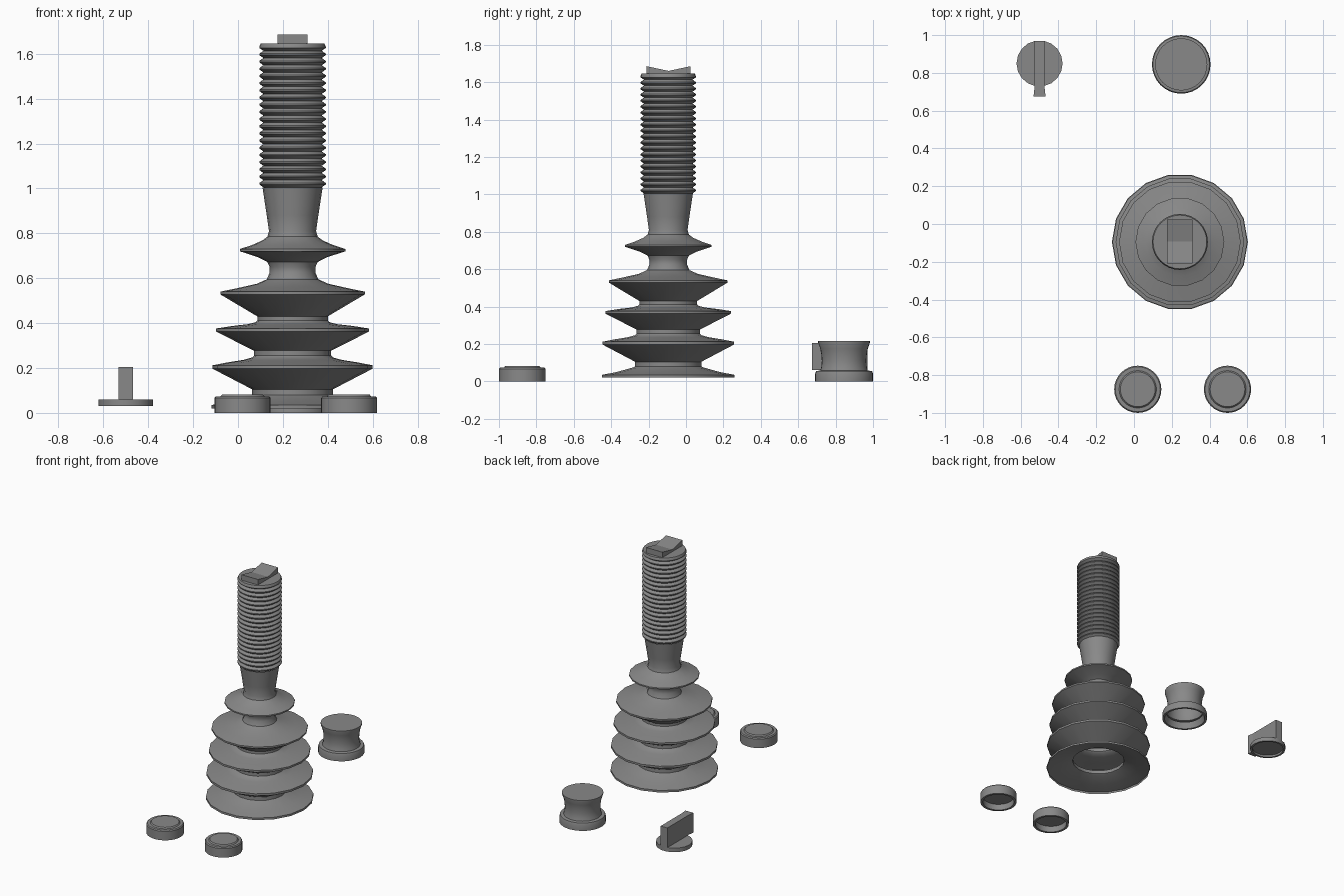
import bpy, bmesh, math
from mathutils import Vector

cube = bpy.data.objects.get("Cube")
if cube:
    bpy.data.objects.remove(cube)

grey = bpy.data.materials.new("mid_grey")
grey.use_nodes = True
COLOUR = (0.25, 0.25, 0.25, 1)
grey.diffuse_color = COLOUR
grey.node_tree.nodes["Principled BSDF"].inputs["Base Color"].default_value = COLOUR


def finish(name, bm, place, smooth=True):
    """Turn a bmesh into a named, coloured object."""
    mesh = bpy.data.meshes.new(name)
    bm.to_mesh(mesh)
    bm.free()
    mesh.materials.append(grey)
    obj = bpy.data.objects.new(name, mesh)
    obj.location = place
    bpy.context.collection.objects.link(obj)
    if smooth:
        bpy.ops.object.select_all(action="DESELECT")
        obj.select_set(True)
        bpy.context.view_layer.objects.active = obj
        bpy.ops.object.shade_smooth_by_angle(angle=math.radians(32))
    return obj


def lathe(name, profile, place, sides):
    """Revolve (radius, height) points, listed from the bottom outside upwards."""
    bm = bmesh.new()
    rings = []
    for r, z in profile:
        if r == 0:
            rings.append([bm.verts.new((0, 0, z))] * sides)
            continue
        turn = [math.tau * i / sides for i in range(sides)]
        rings.append([bm.verts.new((r * math.cos(a), r * math.sin(a), z)) for a in turn])
    for low, high in zip(rings, rings[1:]):
        for i in range(sides):
            j = (i + 1) % sides
            corners = list(dict.fromkeys((low[i], low[j], high[j], high[i])))
            bm.faces.new(corners)
    return finish(name, bm, place)


def prism(name, outline, depth, to_world, place):
    """Extrude a flat outline through a depth, symmetric about its plane."""
    bm = bmesh.new()
    face = bm.faces.new([bm.verts.new(to_world(u, v, -depth / 2)) for u, v in outline])
    grown = bmesh.ops.extrude_face_region(bm, geom=[face])["geom"]
    shift = Vector(to_world(0, 0, depth))
    bmesh.ops.translate(bm, vec=shift, verts=[g for g in grown if isinstance(g, bmesh.types.BMVert)])
    bmesh.ops.recalc_face_normals(bm, faces=bm.faces)
    return finish(name, bm, place, smooth=False)


AXIS = (0.243, -0.095, 0)

# Flared bellows, open underneath, narrowing into the neck
bellows = [
    (0.36, 0.02), (0.36, 0.035), (0.28, 0.05), (0.19, 0.075), (0.18, 0.08), (0.18, 0.105),
    (0.357, 0.197), (0.357, 0.212), (0.29, 0.225), (0.22, 0.236), (0.18, 0.247), (0.172, 0.255),
    (0.172, 0.277), (0.34, 0.362), (0.34, 0.376), (0.27, 0.387), (0.2, 0.395), (0.165, 0.404),
    (0.157, 0.412), (0.157, 0.43), (0.322, 0.528), (0.322, 0.54), (0.24, 0.557), (0.16, 0.575),
    (0.115, 0.595), (0.102, 0.625), (0.102, 0.65), (0.112, 0.672), (0.15, 0.692), (0.235, 0.72),
    (0.235, 0.73), (0.18, 0.748), (0.135, 0.768), (0.112, 0.785), (0.105, 0.81),
    (0.115, 0.88), (0.134, 1.005),
]
lathe("bellows_body", bellows, AXIS, 18)

# Threaded shaft: a stack of pointed ridges with a flat top
RIDGES, START, END = 20, 1.005, 1.645
pitch = (END - START) / RIDGES
shaft = [(0.13, START)]
for k in range(RIDGES):
    base = START + k * pitch
    shaft += [(0.148, base + pitch * 0.4), (0.148, base + pitch * 0.6), (0.13, base + pitch)]
shaft[-1] = (0.142, END)
lathe("threaded_shaft", shaft + [(0, END)], AXIS, 32)

# Notched key on top of the shaft
key = [(-0.117, 0), (0.117, 0), (0.117, 0.04), (0, 0.015), (-0.117, 0.04)]
prism("top_key", key, 0.134, lambda u, v, d: (d, u, v), (0.243, -0.093, END))

# Two hollow round caps
cap = [(0.108, 0.045), (0.108, 0), (0.125, 0), (0.125, 0.066), (0.119, 0.073),
       (0.099, 0.073), (0.092, 0.081), (0, 0.081)]
for label, x in (("right", 0.02), ("left", 0.495)):
    lathe(label + "_cap", cap, (x, -0.875, 0), 32)
    lathe(label + "_cap_ceiling", [(0, 0.045), (0.108, 0.045)], (x, -0.875, 0), 32)

# Waisted knob, open underneath
knob = [(0.125, 0.045), (0.14, 0), (0.155, 0), (0.155, 0.04), (0.15, 0.055), (0.127, 0.058),
        (0.121, 0.08), (0.119, 0.11), (0.121, 0.14), (0.127, 0.175), (0.138, 0.206),
        (0.138, 0.215), (0, 0.215)]
lathe("waisted_knob", knob, (0.25, 0.845, 0), 32)

# Turn key: a disc with an upright blade overhanging its front
disc = [(0, 0.045), (0.108, 0.045), (0.108, 0.03), (0.122, 0.03), (0.122, 0.06), (0, 0.06)]
lathe("turn_disc", disc, (-0.5, 0.85, 0), 18)
blade = [(-0.032, -0.175), (0.032, -0.175), (0.027, -0.13), (0.027, 0.12), (-0.027, 0.12), (-0.027, -0.13)]
prism("turn_blade", blade, 0.145, lambda u, v, d: (u, v, d), (-0.5, 0.85, 0.1325))
